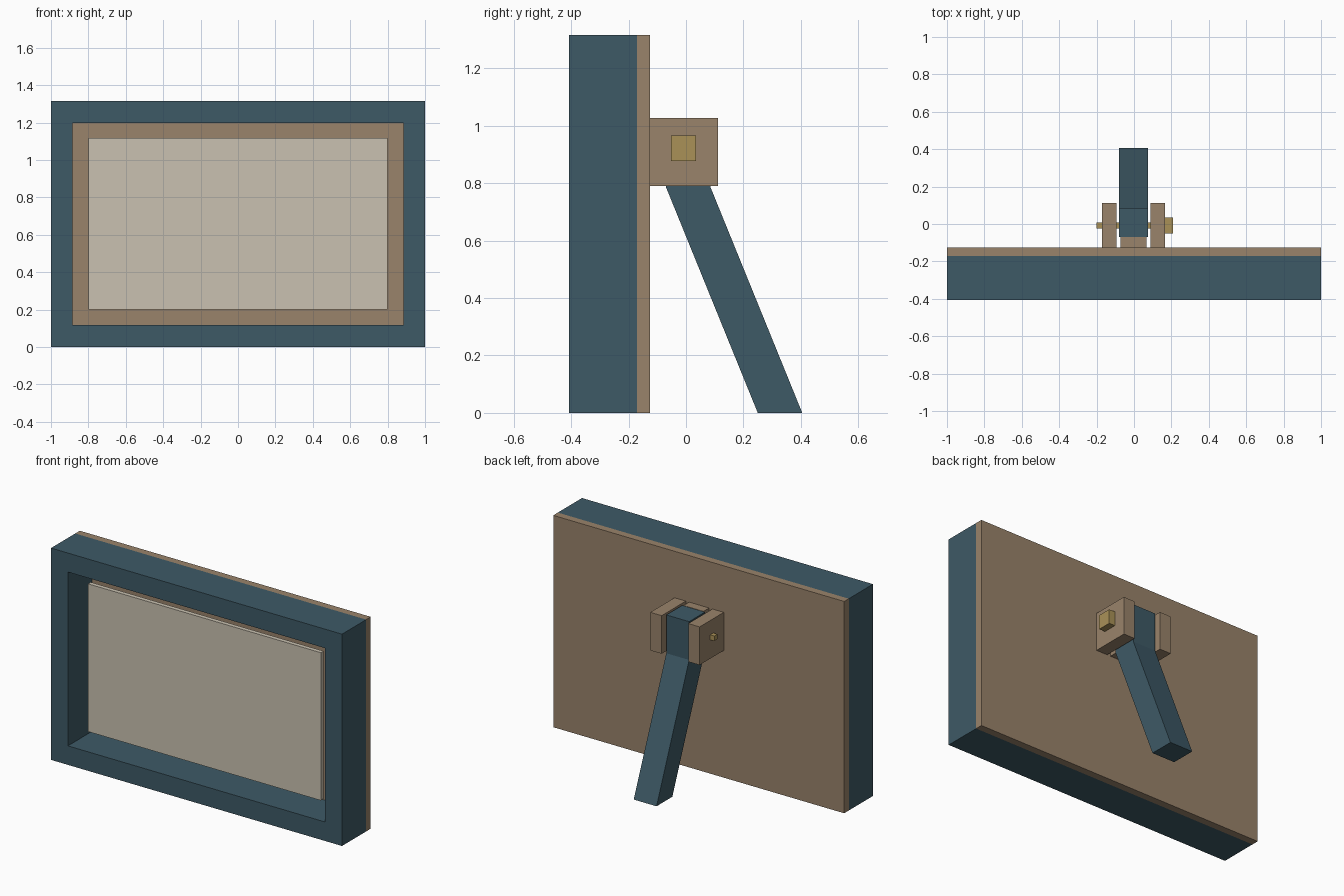
import bpy
import bmesh

if "Cube" in bpy.data.objects:
    bpy.data.objects.remove(bpy.data.objects["Cube"])


def material(name, rgb):
    # Colours given as 0-255 screen values, stored as linear
    m = bpy.data.materials.new(name)
    m.diffuse_color = [(c / 255) ** 2.2 for c in rgb] + [1]
    m.use_nodes = True
    m.node_tree.nodes["Principled BSDF"].inputs["Base Color"].default_value = m.diffuse_color
    return m


teal = material("painted_teal", (64, 90, 102))
brown = material("brown_wood", (152, 130, 106))
cream = material("cream_paper", (200, 192, 175))
brass = material("brass", (168, 144, 88))


def finish(name, bm, mat):
    bmesh.ops.recalc_face_normals(bm, faces=bm.faces)
    mesh = bpy.data.meshes.new(name)
    bm.to_mesh(mesh)
    bm.free()
    mesh.materials.append(mat)
    ob = bpy.data.objects.new(name, mesh)
    bpy.context.collection.objects.link(ob)
    return ob


def extrude(bm, faces, vec):
    out = bmesh.ops.extrude_face_region(bm, geom=faces)
    verts = [g for g in out["geom"] if isinstance(g, bmesh.types.BMVert)]
    bmesh.ops.translate(bm, verts=verts, vec=vec)


def prism(name, profile, x0, x1, mat):
    # Side profile (y, z) extruded along x
    bm = bmesh.new()
    f = bm.faces.new([bm.verts.new((x0, y, z)) for y, z in profile])
    bmesh.ops.recalc_face_normals(bm, faces=[f])
    extrude(bm, [f], (x1 - x0, 0, 0))
    return finish(name, bm, mat)


def box(name, x, y, z, mat):
    profile = [(y[0], z[0]), (y[1], z[0]), (y[1], z[1]), (y[0], z[1])]
    return prism(name, profile, x[0], x[1], mat)


H = 1.316

# Frame: mitred rectangular ring
bm = bmesh.new()


def loop(w, z0, z1):
    return [bm.verts.new((x, -0.407, z))
            for x, z in ((-w, z0), (w, z0), (w, z1), (-w, z1))]


outer, inner = loop(1, 0, H), loop(0.884, 0.118, 1.198)
ring = [bm.faces.new((outer[i], outer[(i + 1) % 4],
                      inner[(i + 1) % 4], inner[i])) for i in range(4)]
extrude(bm, ring, (0, 0.237, 0))
finish("frame", bm, teal)

# Back panel and thin picture sheet set inside the opening
box("back_panel", (-1, 1), (-0.17, -0.125), (0, H), brown)
box("picture", (-0.8, 0.8), (-0.33, -0.303), (0.2, 1.118), cream)

# Hinge bracket: two cheeks and a spacer block
for side, x in (("left", (-0.172, -0.094)), ("right", (0.089, 0.167))):
    box("hinge_cheek_" + side, x, (-0.125, 0.112), (0.79, 1.027), brown)
box("hinge_block", (-0.071, 0.066), (-0.125, -0.07), (0.79, 1.027), brown)

# Stand leg: upright head, then slanted to the ground
prism("stand_leg", [(-0.07, 1.025), (-0.07, 0.787), (0.25, 0), (0.405, 0),
                    (0.085, 0.787), (0.085, 1.025)], -0.081, 0.076, teal)

# Hinge pin and its square head
box("hinge_pin", (-0.2, 0.18), (-0.023, 0.008), (0.907, 0.938), brass)
box("hinge_pin_head", (0.167, 0.208), (-0.052, 0.034), (0.878, 0.967), brass)
